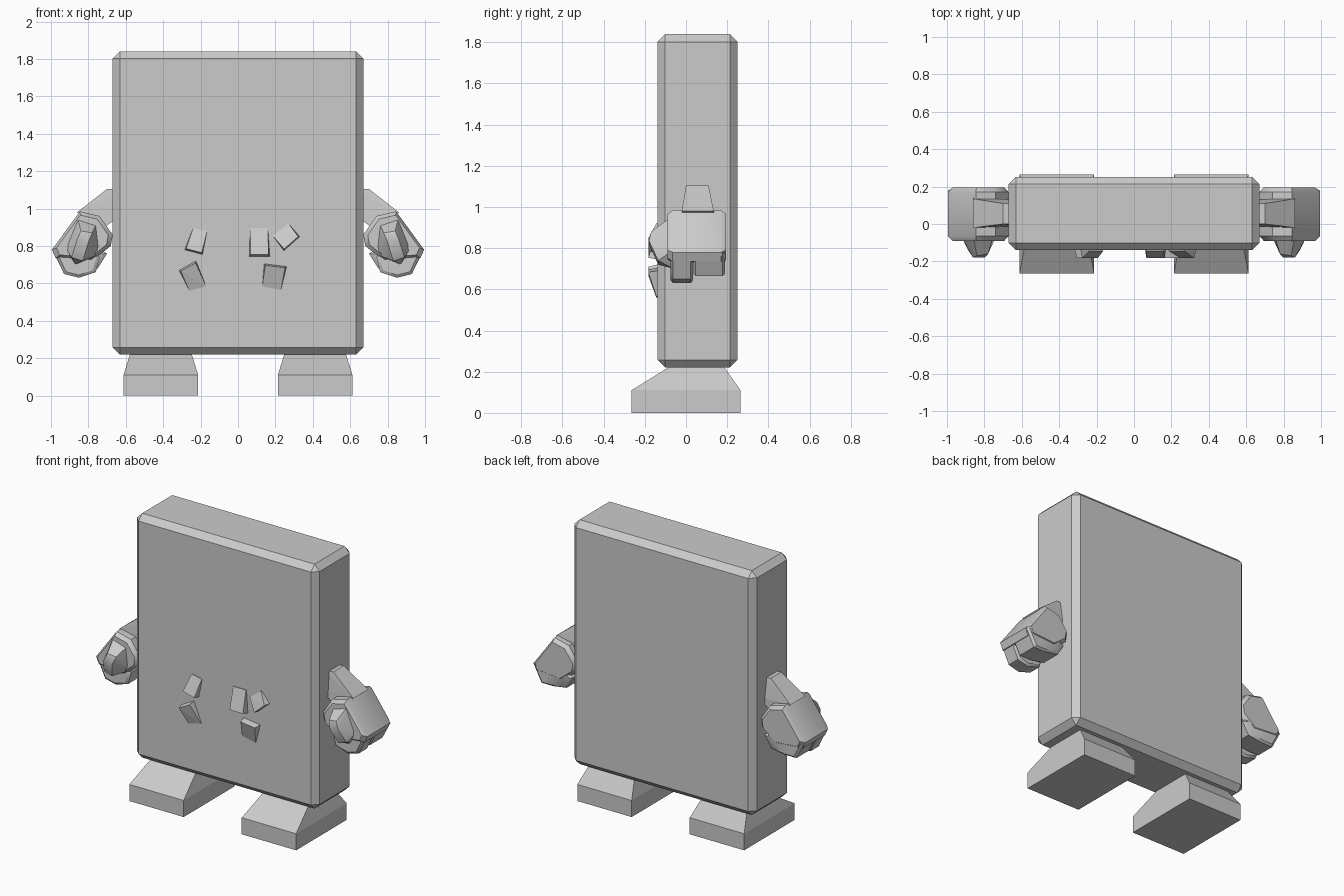
import bpy, bmesh, math

if "Cube" in bpy.data.objects:
    bpy.data.objects.remove(bpy.data.objects["Cube"])

grey = bpy.data.materials.new("light grey")
grey.diffuse_color = (0.6, 0.6, 0.6, 1)
grey.use_nodes = True
grey.node_tree.nodes["Principled BSDF"].inputs["Base Color"].default_value = grey.diffuse_color


def finish(name, bm, smooth=None):
    bmesh.ops.recalc_face_normals(bm, faces=bm.faces[:])
    me = bpy.data.meshes.new(name)
    bm.to_mesh(me)
    bm.free()
    me.materials.append(grey)
    ob = bpy.data.objects.new(name, me)
    bpy.context.collection.objects.link(ob)
    if smooth:
        bpy.ops.object.select_all(action='DESELECT')
        ob.select_set(True)
        bpy.context.view_layer.objects.active = ob
        bpy.ops.object.shade_smooth_by_angle(angle=math.radians(smooth))
    return ob


def hull(name, points, sx=1, smooth=None):
    """Convex solid around a few points, optionally mirrored in x."""
    bm = bmesh.new()
    for x, y, z in points:
        bm.verts.new((x * sx, y, z))
    res = bmesh.ops.convex_hull(bm, input=bm.verts[:])
    junk = {v for v in res["geom_interior"] if isinstance(v, bmesh.types.BMVert)}
    bmesh.ops.delete(bm, geom=list(junk), context='VERTS')
    bmesh.ops.dissolve_limit(bm, angle_limit=0.02, verts=bm.verts[:], edges=bm.edges[:])
    return finish(name, bm, smooth)


def rect(x0, x1, y0, y1, z):
    return [(x, y, z) for x in (x0, x1) for y in (y0, y1)]


def slab(profile, y0, y1, rim, centre):
    """Profile in x,z swept along y, with shrunken end caps."""
    cx, cz = centre
    pts = []
    for x, z in profile:
        sx, sz = cx + (x - cx) * 0.85, cz + (z - cz) * 0.85
        pts += [(x, y0 + rim, z), (x, y1 - rim, z), (sx, y0, sz), (sx, y1, sz)]
    return pts


# body: chamfered slab
bm = bmesh.new()
bmesh.ops.create_cube(bm, size=1)
for v in bm.verts:
    v.co = (v.co.x * 1.34, v.co.y * 0.39 + 0.056, v.co.z * 1.62 + 1.03)
bmesh.ops.bevel(bm, geom=bm.edges[:], offset=0.038, segments=1, affect='EDGES')
finish("body", bm)

for side, s in (("left", -1), ("right", 1)):
    # foot: flat sole block and tapered upper
    hull(side + "_foot", rect(0.213, 0.612, -0.265, 0.265, 0)
         + rect(0.213, 0.612, -0.265, 0.265, 0.11)
         + rect(0.25, 0.575, -0.07, 0.18, 0.23), s)

    # short arm running down and out from the body
    hull(side + "_arm", [
        (0.62, 0.00, 1.10), (0.62, 0.11, 1.10), (0.70, 0.00, 1.105), (0.70, 0.11, 1.105),
        (0.62, -0.01, 0.97), (0.62, 0.13, 0.97), (0.86, -0.02, 0.98), (0.86, 0.135, 0.98),
        (0.74, -0.02, 0.88), (0.74, 0.135, 0.88)], s)

    # fist: back of hand with two curled finger groups
    hull(side + "_palm", slab([(0.845, 0.985), (0.995, 0.78), (0.975, 0.735), (0.78, 0.72),
                               (0.68, 0.80), (0.67, 0.86), (0.74, 0.96)],
                              -0.09, 0.195, 0.025, (0.83, 0.85)), s, 35)
    hull(side + "_front_finger", slab([(0.99, 0.78), (0.93, 0.65), (0.85, 0.63),
                                       (0.76, 0.66), (0.74, 0.74), (0.80, 0.82)],
                                      -0.075, 0.035, 0.012, (0.86, 0.73)), s, 35)
    hull(side + "_rear_fingers", slab([(0.995, 0.78), (0.935, 0.665), (0.85, 0.665),
                                       (0.75, 0.68), (0.70, 0.76), (0.80, 0.82)],
                                      0.035, 0.19, 0.012, (0.86, 0.74)), s, 35)

    # thumb bulging to the front
    hull(side + "_thumb", [
        (0.75, -0.05, 0.93), (0.86, -0.06, 0.96), (0.93, -0.05, 0.80), (0.87, -0.06, 0.70),
        (0.73, -0.05, 0.76), (0.78, -0.16, 0.87), (0.84, -0.17, 0.88),
        (0.80, -0.18, 0.82), (0.86, -0.18, 0.835), (0.89, -0.135, 0.74), (0.83, -0.135, 0.72)], s, 35)

# small wedges poking out of the front: outline corners, with the first two
# being the top edge; lower ones stand out at the top, upper ones at the bottom
IN, OUT = -0.142, -0.183
wedges = [
    ([(-0.24, 0.895), (-0.165, 0.88), (-0.19, 0.755), (-0.285, 0.78)], False),
    ([(-0.315, 0.67), (-0.225, 0.72), (-0.17, 0.585), (-0.26, 0.56)], True),
    ([(0.065, 0.895), (0.16, 0.895), (0.17, 0.745), (0.06, 0.745)], False),
    ([(0.185, 0.855), (0.27, 0.92), (0.33, 0.85), (0.245, 0.775)], False),
    ([(0.14, 0.705), (0.26, 0.69), (0.23, 0.565), (0.13, 0.585)], True),
]
for i, (outline, top_out) in enumerate(wedges):
    cx = sum(p[0] for p in outline) / 4
    cz = sum(p[1] for p in outline) / 4
    pts = []
    for k, (x, z) in enumerate(outline):
        out = (k < 2) == top_out
        f = 0.88 if out else 1.0
        pts.append((x, -0.11, z))
        pts.append((x, IN, z))
        pts.append((cx + (x - cx) * f, OUT if out else IN - 0.002, cz + (z - cz) * f))
    hull("front_wedge_%d" % (i + 1), pts)
